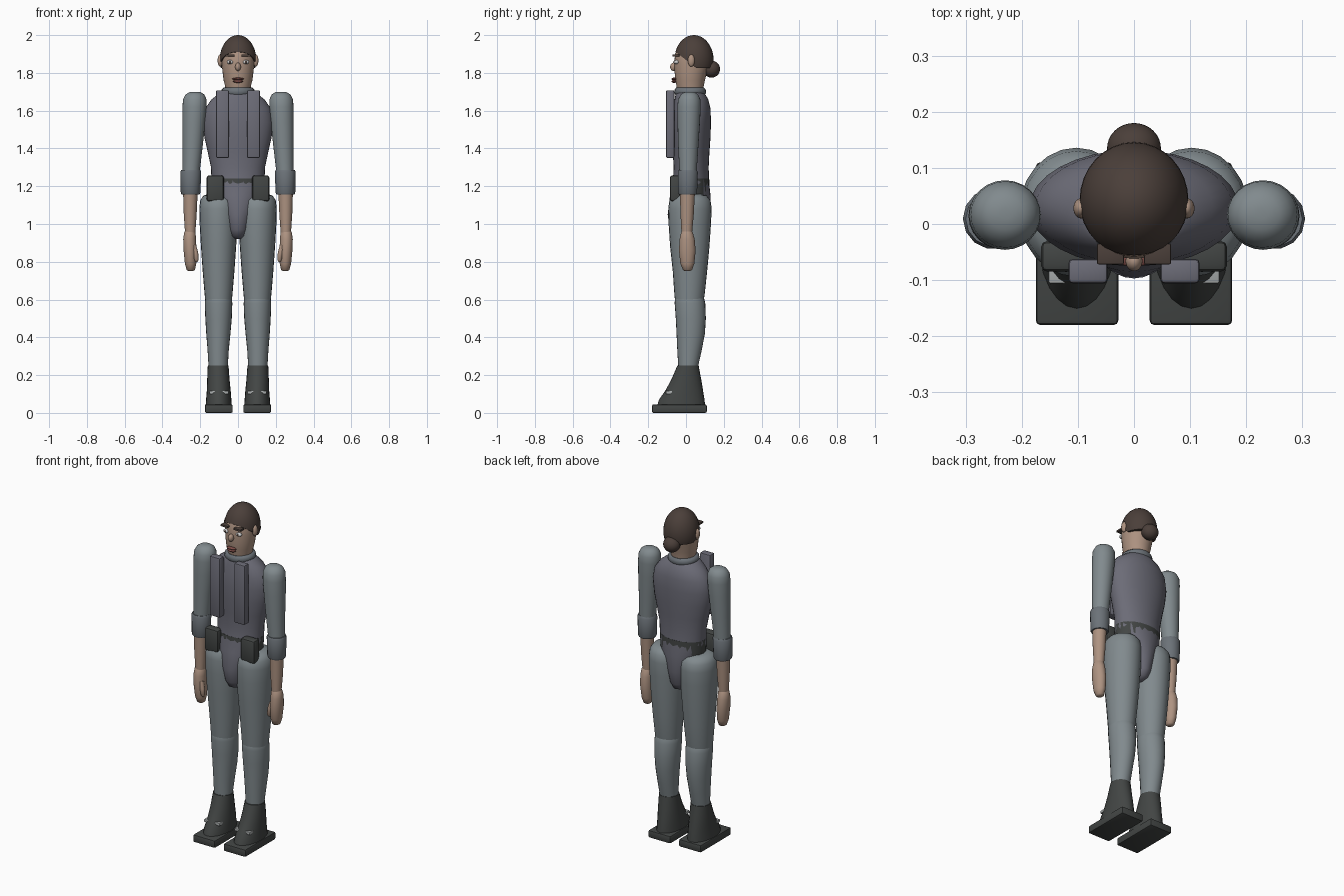
import bpy, bmesh, math
from mathutils import Vector


def mat(name, r, g, b):
    m = bpy.data.materials.new(name)
    m.diffuse_color = (r, g, b, 1)
    return m


SKIN = mat("skin", 0.42, 0.29, 0.22)
HAIR = mat("hair", 0.07, 0.05, 0.042)
VEST = mat("vest", 0.15, 0.15, 0.185)
CLOTH = mat("cloth", 0.22, 0.255, 0.27)
CUFF = mat("cuff", 0.15, 0.17, 0.19)
LEATHER = mat("leather", 0.055, 0.06, 0.058)
METAL = mat("metal", 0.4, 0.42, 0.42)
WHITE = mat("eye_white", 0.65, 0.65, 0.62)
LIP = mat("lip", 0.2, 0.07, 0.06)


def finish(bm, name, material, angle=40):
    bmesh.ops.recalc_face_normals(bm, faces=bm.faces)
    me = bpy.data.meshes.new(name)
    bm.to_mesh(me)
    bm.free()
    ob = bpy.data.objects.new(name, me)
    bpy.context.collection.objects.link(ob)
    me.materials.append(material)
    bpy.ops.object.select_all(action='DESELECT')
    ob.select_set(True)
    bpy.context.view_layer.objects.active = ob
    bpy.ops.object.shade_smooth_by_angle(angle=math.radians(angle))
    return ob


def loft(name, material, rings, n=24, angle=50):
    """Skin elliptical rings given as (z, cx, rx, y_front, y_back)."""
    bm = bmesh.new()
    prev = None
    for z, cx, rx, y0, y1 in rings:
        cy, ry = (y0 + y1) / 2, (y1 - y0) / 2
        ring = [bm.verts.new((cx + rx * math.cos(2 * math.pi * i / n),
                              cy + ry * math.sin(2 * math.pi * i / n), z)) for i in range(n)]
        if prev:
            for i in range(n):
                j = (i + 1) % n
                bm.faces.new((prev[i], prev[j], ring[j], ring[i]))
        else:
            bm.faces.new(ring)
        prev = ring
    bm.faces.new(prev)
    return finish(bm, name, material, angle)


def ball(name, material, c, r, cuts=(), rot_y=0):
    bm = bmesh.new()
    bmesh.ops.create_uvsphere(bm, u_segments=32, v_segments=20, radius=1)
    for v in bm.verts:
        v.co = Vector(c) + Vector((v.co.x * r[0], v.co.y * r[1], v.co.z * r[2]))
    for co, no in cuts:
        res = bmesh.ops.bisect_plane(bm, geom=bm.verts[:] + bm.edges[:] + bm.faces[:],
                                     plane_co=co, plane_no=no, clear_outer=True)
        edges = [e for e in res['geom_cut'] if isinstance(e, bmesh.types.BMEdge)]
        bmesh.ops.holes_fill(bm, edges=edges)
    return finish(bm, name, material)


def box(name, material, lo, hi, bevel=0.008):
    bm = bmesh.new()
    bmesh.ops.create_cube(bm, size=1)
    for v in bm.verts:
        v.co = Vector([(a + b) / 2 + t * (b - a) for a, b, t in zip(lo, hi, v.co)])
    bmesh.ops.bevel(bm, geom=bm.edges[:], offset=bevel, segments=2, affect='EDGES', profile=0.5)
    return finish(bm, name, material)


# torso with pelvis
loft("torso", VEST, [
    (0.92, 0, 0.025, -0.03, 0.06), (0.935, 0, 0.05, -0.065, 0.095), (0.97, 0, 0.065, -0.085, 0.115),
    (1.05, 0, 0.085, -0.097, 0.128), (1.15, 0, 0.13, -0.085, 0.13), (1.22, 0, 0.14, -0.07, 0.122),
    (1.30, 0, 0.143, -0.065, 0.12), (1.38, 0, 0.16, -0.07, 0.124), (1.46, 0, 0.178, -0.075, 0.13),
    (1.54, 0, 0.187, -0.075, 0.132), (1.61, 0, 0.175, -0.07, 0.13), (1.66, 0, 0.14, -0.06, 0.118),
    (1.69, 0, 0.10, -0.055, 0.1), (1.705, 0, 0.075, -0.05, 0.09)], n=32)

# belt band, facets just breaking through the torso
loft("belt", LEATHER, [(1.16, 0, 0.136, -0.074, 0.125), (1.24, 0, 0.142, -0.07, 0.123)], n=20)

# collar ring
loft("collar", CUFF, [(1.685, 0, 0.08, -0.056, 0.1), (1.695, 0, 0.088, -0.062, 0.107),
                      (1.712, 0, 0.086, -0.06, 0.104), (1.722, 0, 0.075, -0.052, 0.096)])

# neck and head
loft("head", SKIN, [
    (1.69, 0, 0.065, -0.045, 0.09), (1.73, 0, 0.068, -0.05, 0.094), (1.76, 0, 0.076, -0.056, 0.1),
    (1.80, 0, 0.081, -0.06, 0.11), (1.85, 0, 0.087, -0.062, 0.125), (1.90, 0, 0.087, -0.058, 0.13),
    (1.94, 0, 0.075, -0.04, 0.115), (1.97, 0, 0.05, -0.01, 0.09)], n=32)
ball("hair", HAIR, (0, 0.042, 1.868), (0.097, 0.104, 0.132),
     cuts=[((0, -0.06, 1.915), (0, -0.07, -0.09)), ((0, 0, 1.825), (0, 0, -1))])
ball("hair_bun", HAIR, (0, 0.135, 1.82), (0.048, 0.045, 0.045))
ball("nose", SKIN, (0, -0.066, 1.832), (0.015, 0.018, 0.022))
ball("upper_lip", LIP, (0, -0.062, 1.768), (0.031, 0.014, 0.007))
ball("lower_lip", LIP, (0, -0.062, 1.755), (0.027, 0.014, 0.008))

for s, side in ((-1, "left"), (1, "right")):
    def limb(name, material, rings, **kw):
        return loft(f"{side}_{name}", material, [(z, s * cx, rx, a, b) for z, cx, rx, a, b in rings], **kw)

    def block(name, material, lo, hi, bevel=0.008):
        xs = sorted((s * lo[0], s * hi[0]))
        return box(f"{side}_{name}", material, (xs[0], *lo[1:]), (xs[1], *hi[1:]), bevel)

    def blob(name, material, c, r):
        return ball(f"{side}_{name}", material, (s * c[0], c[1], c[2]), r)

    # face details
    blob("eye", WHITE, (0.042, -0.05, 1.857), (0.017, 0.014, 0.011))
    blob("pupil", HAIR, (0.042, -0.06, 1.857), (0.007, 0.006, 0.008))
    block("eyebrow", HAIR, (0.018, -0.072, 1.886), (0.066, -0.035, 1.898), 0.003)
    blob("ear", SKIN, (0.094, 0.028, 1.865), (0.014, 0.018, 0.032))

    # vest lapel and belt pouch
    block("lapel", VEST, (0.047, -0.106, 1.35), (0.117, -0.062, 1.708))
    block("pouch", LEATHER, (0.075, -0.085, 1.12), (0.166, -0.03, 1.257), 0.012)

    # arm
    limb("sleeve", CLOTH, [
        (1.20, 0.25, 0.043, -0.034, 0.052), (1.30, 0.247, 0.047, -0.036, 0.058),
        (1.42, 0.240, 0.054, -0.042, 0.066), (1.54, 0.234, 0.061, -0.045, 0.074),
        (1.62, 0.230, 0.064, -0.046, 0.078), (1.66, 0.229, 0.062, -0.042, 0.076),
        (1.685, 0.228, 0.050, -0.028, 0.064), (1.697, 0.228, 0.032, -0.01, 0.046),
        (1.70, 0.228, 0.012, 0.01, 0.028)])
    limb("cuff", CUFF, [
        (1.155, 0.251, 0.047, -0.038, 0.056), (1.165, 0.251, 0.052, -0.043, 0.06),
        (1.275, 0.25, 0.055, -0.045, 0.064), (1.287, 0.25, 0.05, -0.04, 0.058)], n=14)
    limb("forearm", SKIN, [
        (0.95, 0.253, 0.027, -0.024, 0.032), (1.05, 0.253, 0.034, -0.029, 0.041),
        (1.18, 0.252, 0.039, -0.033, 0.048)])
    limb("hand", SKIN, [
        (0.75, 0.250, 0.012, -0.006, 0.02), (0.757, 0.250, 0.022, -0.016, 0.032),
        (0.79, 0.251, 0.03, -0.03, 0.044), (0.86, 0.254, 0.034, -0.037, 0.051),
        (0.92, 0.256, 0.034, -0.034, 0.046), (0.955, 0.255, 0.03, -0.026, 0.036),
        (0.967, 0.255, 0.022, -0.018, 0.028)])
    limb("thumb", SKIN, [
        (0.80, 0.220, 0.006, -0.022, -0.01), (0.81, 0.220, 0.012, -0.03, -0.006),
        (0.85, 0.225, 0.014, -0.032, -0.002), (0.89, 0.234, 0.012, -0.026, 0)], n=12)

    # leg
    limb("thigh", CLOTH, [
        (0.57, 0.103, 0.068, -0.055, 0.088), (0.62, 0.103, 0.073, -0.061, 0.098),
        (0.75, 0.103, 0.084, -0.07, 0.112), (0.88, 0.103, 0.093, -0.084, 0.124),
        (1.00, 0.103, 0.1, -0.092, 0.132), (1.08, 0.103, 0.102, -0.094, 0.136),
        (1.125, 0.103, 0.097, -0.088, 0.13), (1.15, 0.103, 0.08, -0.065, 0.11),
        (1.16, 0.103, 0.05, -0.03, 0.075)])
    limb("shin", CLOTH, [
        (0.23, 0.105, 0.05, -0.04, 0.06), (0.33, 0.105, 0.056, -0.046, 0.083),
        (0.42, 0.104, 0.064, -0.05, 0.1), (0.50, 0.103, 0.07, -0.054, 0.105),
        (0.58, 0.103, 0.073, -0.06, 0.102), (0.63, 0.103, 0.068, -0.058, 0.09),
        (0.65, 0.103, 0.05, -0.04, 0.07)])

    # boot with instep strap and sole
    limb("boot", LEATHER, [
        (0.03, 0.102, 0.07, -0.155, 0.102), (0.07, 0.102, 0.067, -0.143, 0.098),
        (0.12, 0.102, 0.063, -0.108, 0.09), (0.18, 0.104, 0.059, -0.076, 0.08),
        (0.25, 0.105, 0.055, -0.046, 0.067)])
    block("boot_strap", METAL, (0.05, -0.106, 0.099), (0.152, -0.05, 0.116), 0.003)
    block("sole", LEATHER, (0.028, -0.18, 0.0), (0.175, 0.11, 0.045))
